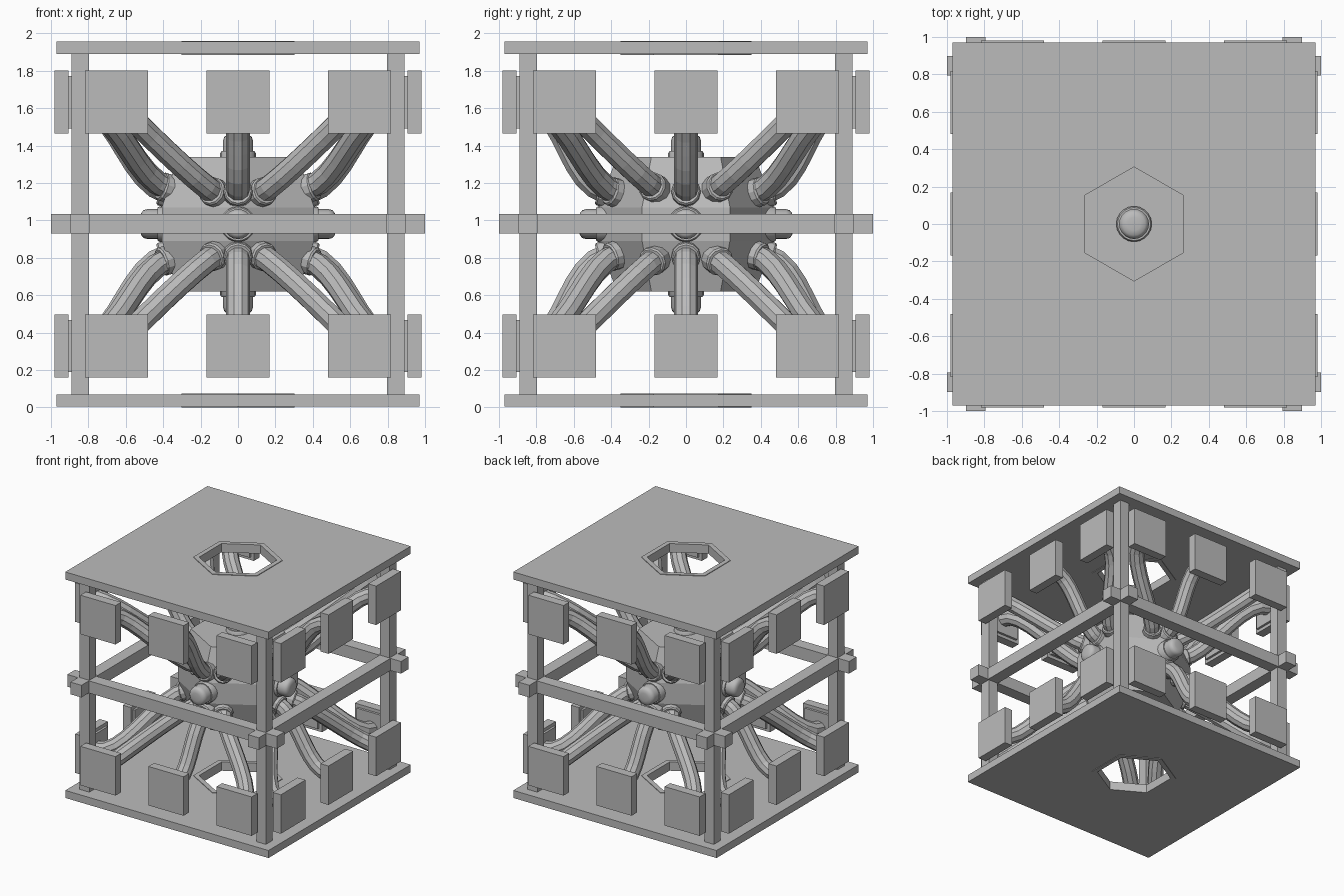
import bpy, bmesh, math
from mathutils import Vector

if "Cube" in bpy.data.objects:
    bpy.data.objects.remove(bpy.data.objects["Cube"])

MID = 0.98  # height of the horizontal symmetry plane
grey = bpy.data.materials.new("plain grey")
grey.diffuse_color = (0.5, 0.5, 0.5, 1)
grey.use_nodes = True
grey.node_tree.nodes["Principled BSDF"].inputs["Base Color"].default_value = grey.diffuse_color


def finish(name, bm, smooth=False):
    bmesh.ops.recalc_face_normals(bm, faces=bm.faces[:])
    mesh = bpy.data.meshes.new(name)
    bm.to_mesh(mesh)
    bm.free()
    ob = bpy.data.objects.new(name, mesh)
    bpy.context.collection.objects.link(ob)
    mesh.materials.append(grey)
    if smooth:
        bpy.ops.object.select_all(action='DESELECT')
        ob.select_set(True)
        bpy.context.view_layer.objects.active = ob
        bpy.ops.object.shade_smooth_by_angle(angle=math.radians(40))
    return ob


def box(name, lo, hi):
    bm = bmesh.new()
    bmesh.ops.create_cube(bm, size=1)
    for v in bm.verts:
        v.co = Vector([(a + b) / 2 + c * (b - a) for a, b, c in zip(lo, hi, v.co)])
    return finish(name, bm)


def lathe(name, profile, sides, axis=(0, 0, 1), origin=(0, 0, 0), start=0, closed=False, smooth=False):
    """Revolve (radius, height) points around an axis."""
    bm = bmesh.new()
    rot = Vector((0, 0, 1)).rotation_difference(Vector(axis))
    rings = []
    for r, h in profile:
        ring = []
        for i in range(sides):
            a = start + math.tau * i / sides
            ring.append(bm.verts.new(rot @ Vector((r * math.cos(a), r * math.sin(a), h)) + Vector(origin)))
        rings.append(ring)
    pairs = list(zip(rings, rings[1:])) + ([(rings[-1], rings[0])] if closed else [])
    for a, b in pairs:
        for i in range(sides):
            j = (i + 1) % sides
            bm.faces.new((a[i], a[j], b[j], b[i]))
    if not closed:
        bm.faces.new(rings[0])
        bm.faces.new(rings[-1])
    return finish(name, bm, smooth)


# Top and bottom plates with hexagonal holes and rims
hole = lathe("hole_cutter", [(0.33, -0.5), (0.33, 2.5)], 6, start=math.pi / 2)
hole.hide_render = True
hole.hide_viewport = True
hole.display_type = 'WIRE'
for name, z0, z1 in (("bottom", 0.005, 0.07), ("top", 1.89, 1.955)):
    plate = box(name + "_plate", (-0.97, -0.97, z0), (0.97, 0.97, z1))
    cut = plate.modifiers.new("hole", 'BOOLEAN')
    cut.object = hole
    cut.operation = 'DIFFERENCE'
    lathe(name + "_hole_rim", [(0.305, z0 - 0.005), (0.35, z0 - 0.005), (0.35, z1 + 0.005), (0.305, z1 + 0.005)],
          6, start=math.pi / 2, closed=True)

# Corner posts and crossing middle beams
for sx in (-1, 1):
    for sy in (-1, 1):
        x, y = 0.843 * sx, 0.843 * sy
        box("corner_post", (x - 0.046, y - 0.046, 0.06), (x + 0.046, y + 0.046, 1.9))
    c = 0.847 * sx
    box("beam_across", (-1, c - 0.052, 0.93), (1, c + 0.052, 1.035))
    box("beam_along", (c - 0.052, -1, 0.93), (c + 0.052, 1, 1.035))

# Hexagonal core
lathe("core", [(0.37, 0.62), (0.47, 0.89), (0.47, 1.07), (0.37, 1.34)], 6, start=math.pi / 2)

# Rounded knobs with collars in six directions
for axis, base in (((1, 0, 0), 0.40), ((-1, 0, 0), 0.40), ((0, 1, 0), 0.45),
                   ((0, -1, 0), 0.45), ((0, 0, 1), 0.36), ((0, 0, -1), 0.36)):
    o = (0, 0, MID)
    lathe("knob_collar", [(0.095, base - 0.1), (0.095, base + 0.02), (0.088, base + 0.03)], 20, axis, o, smooth=True)
    lathe("knob", [(0.08, base), (0.08, base + 0.085), (0.074, base + 0.105), (0.06, base + 0.117),
                   (0.035, base + 0.122)], 20, axis, o, smooth=True)


def tube(points, radius):
    """Faceted pipe along a cubic curve with four control points."""
    p0, p1, p2, p3 = points
    cu = bpy.data.curves.new("tube", 'CURVE')
    cu.dimensions = '3D'
    cu.bevel_depth = radius
    cu.bevel_resolution = 3
    cu.resolution_u = 9
    sp = cu.splines.new('BEZIER')
    sp.bezier_points.add(1)
    sp.use_smooth = False
    a, b = sp.bezier_points
    for bp in (a, b):
        bp.handle_left_type = bp.handle_right_type = 'FREE'
    a.co, a.handle_left, a.handle_right = p0, p0 * 2 - p1, p1
    b.co, b.handle_left, b.handle_right = p3, p2, p3 * 2 - p2
    tmp = bpy.data.objects.new("tube_path", cu)
    bpy.context.collection.objects.link(tmp)
    mesh = bpy.data.meshes.new_from_object(tmp.evaluated_get(bpy.context.evaluated_depsgraph_get()))
    bpy.data.objects.remove(tmp)
    mesh.materials.clear()
    mesh.materials.append(grey)
    bpy.context.collection.objects.link(bpy.data.objects.new("tube", mesh))


# Pads on the four sides, each joined to the core by a bent tube
for k in range(4):
    n = Vector((round(math.cos(k * math.pi / 2)), round(math.sin(k * math.pi / 2)), 0))
    t = Vector((-n.y, n.x, 0))
    on_flat = abs(n.x) > 0.5
    for up in (-1, 1):
        for s in (-1, 0, 1):
            def slab(name, half, d0, d1):
                c0 = n * d0 + t * (0.65 * s - half) + Vector((0, 0, MID + 0.652 * up - half))
                c1 = n * d1 + t * (0.65 * s + half) + Vector((0, 0, MID + 0.652 * up + half))
                box(name, [min(p) for p in zip(c0, c1)], [max(p) for p in zip(c0, c1)])
            slab("pad", 0.168, 0.905, 0.982)
            slab("pad_back", 0.14, 0.885, 0.906)
            # Tube root on the sloping core face, following its outward direction
            if on_flat:
                root, out = n * 0.37 + t * 0.165 * s, (n + t * 0.45 * s).normalized()
            else:
                root, out = n * (0.42 - 0.05 * abs(s)) + t * 0.12 * s, (n + t * 0.6 * s).normalized()
            root = root + Vector((0, 0, MID + up * (0.19 if on_flat and s else 0.165)))
            out = (out + Vector((0, 0, 0.28 * up))).normalized()
            end = n * 0.89 + t * 0.65 * s + Vector((0, 0, MID + 0.652 * up))
            tube((root, root + out * 0.24, end - n * 0.26, end), 0.065)
            lathe("tube_collar", [(0.078, -0.06), (0.078, 0.04), (0.07, 0.05)], 12, out, root)
